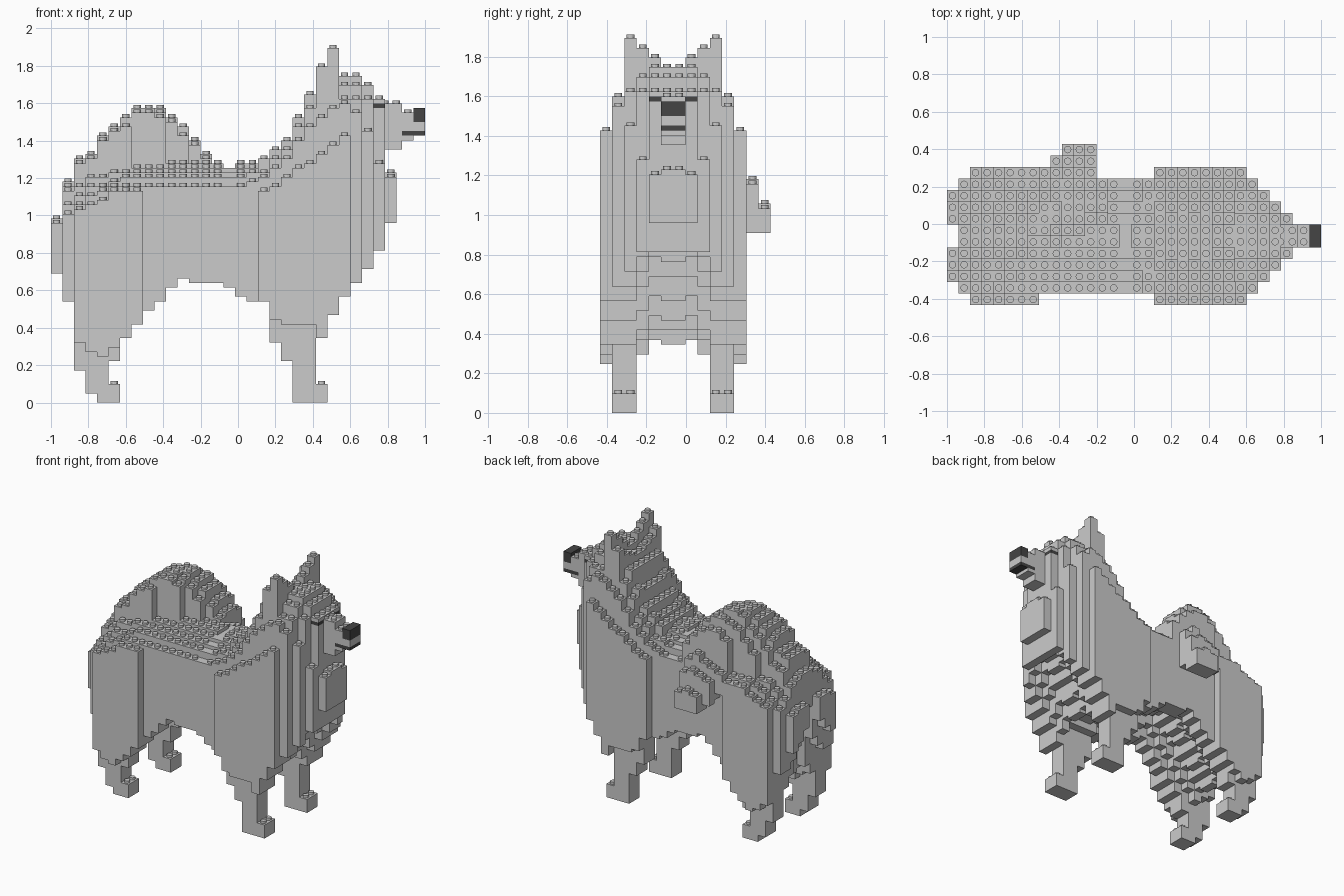
import bpy, bmesh, math

if "Cube" in bpy.data.objects:
    bpy.data.objects.remove(bpy.data.objects["Cube"])

P, H = 0.0616, 0.0246          # brick pitch and plate height
STUD_R, STUD_H = 0.0195, 0.017
X0, Y0 = -1.001, -7.05 * P
cells = {}                     # (i, j, k) -> part name


def lerp(keys, i):
    """Height at column i from a short list of (column, height) points."""
    if i <= keys[0][0]:
        return keys[0][1]
    for (a, za), (b, zb) in zip(keys, keys[1:]):
        if i <= b:
            return za + (zb - za) * (i - a) / (b - a)
    return keys[-1][1]


def column(store, part, i, j, z0, z1):
    for k in range(round(z0 / H), round(z1 / H)):
        store.setdefault((i, j, k), part)


def pair(part, i, d, z0, z1):
    """Mirrored columns, d rows in from either flank."""
    for j in (d, 11 - d):
        column(cells, part, i, j, z0, z1)


# Underside height along the body, and top outline for each row from flank to spine
belly = [.69, .54, .31, .28, .24, .30, .35, .42, .50, .55, .62, .67, .65, .65, .65,
         .61, .57, .54, .54, .44, .42, .42, .42, .35, .46, .57, .65, .72, .80, .95]
lift = [0, 0, 0, .06, .13, .11]
tops = [
    [(2, 1.03), (5, 1.12), (8, 1.12), (18, 1.12), (21, 1.25), (23, 1.33), (25, 1.42)],
    [(1, 1.0), (3, 1.10), (5, 1.16), (16, 1.16), (18, 1.21), (20, 1.31), (22, 1.47),
     (24, 1.58), (25, 1.6), (26, 1.54)],
    [(0, .96), (1, 1.07), (3, 1.15), (6, 1.2), (16, 1.2), (18, 1.24), (20, 1.36), (22, 1.58),
     (23, 1.65), (26, 1.62), (27, 1.45)],
    [(0, .98), (1, 1.12), (3, 1.2), (6, 1.24), (17, 1.24), (20, 1.4), (22, 1.64),
     (23, 1.7), (26, 1.70), (27, 1.62), (28, 1.28)],
    [(0, .98), (1, 1.16), (2, 1.26), (17, 1.26), (19, 1.33), (21, 1.49), (22, 1.66),
     (24, 1.72), (26, 1.75), (27, 1.7), (28, 1.62), (29, 1.2)],
    [(1, 1.17), (2, 1.29), (13, 1.29), (15, 1.26), (17, 1.28), (19, 1.33), (21, 1.49),
     (22, 1.66), (24, 1.74), (26, 1.75), (27, 1.7), (28, 1.63), (29, 1.22)],
]
first = [2, 1, 0, 0, 0, 1]
last = [25, 26, 27, 28, 29, 29]

# Legs and feet
for d in (1, 2):
    for i, z0, z1 in ((2, .17, .4), (3, .05, .4), (4, 0, .4), (5, 0, .09), (5, .22, .4)):
        pair("rear_legs", i, d, z0, z1)
    for i, z0, z1 in ((19, .31, .5), (20, .23, .5), (21, 0, .5), (22, 0, .5), (23, 0, .09)):
        pair("front_legs", i, d, z0, z1)

# Ears
for d, front, back in ((2, 1.895, 1.8), (3, 1.845, 1.75), (4, 1.79, 1.72)):
    pair("ears", 24, d, 1.6, front)
    pair("ears", 23, d, 1.6, back)

# Eyes, one plate high under the brow
for j in (4, 7):
    column(cells, "eyes", 28, j, 1.575, 1.6)

# Body, haunches, mane and head
for d in range(6):
    for i in range(first[d], last[d] + 1):
        if d == 0 and 8 <= i < 18:
            continue
        low = belly[i] + (lift[d] if i < 28 else 0)
        if d == 5 and i < 3:
            low = .92
        top = lerp(tops[d], i)
        if i < 8:
            pair("haunches", i, d, low, top)
        elif i < 18:
            pair("body", i, d, low, top)
        else:
            pair("mane", i, d, low, min(top, 1.4))
            pair("head", i, d, 1.4, top)

# Tail: steep on the near side, stepping down to hang on the far flank
arch = [(2, 1.31), (3, 1.33), (4, 1.42), (5, 1.48), (6, 1.52), (7, 1.57), (9, 1.57),
        (10, 1.53), (11, 1.47), (12, 1.40), (13, 1.32)]
for i in range(2, 14):
    mid = lerp([(4, 5.5), (7, 6.2), (12, 8.3)], i)
    for j in range(3, 11):
        near, far = max(0, mid - j - .8), max(0, j - mid - 1.2)
        if near < 1.3 and far < 2.2:
            column(cells, "tail", i, j, 1.1, lerp(arch, i) - .035 * near - .05 * far ** 1.5)
for j, i0, z0, z1 in ((10, 8, 1.05, 1.33), (11, 8, .95, 1.27), (12, 9, .91, 1.18), (13, 10, .91, 1.07)):
    for i in range(i0, 13):
        column(cells, "tail", i, j, z0 + .04 * max(0, 10 - i), z1 - .03 * abs(i - 11))

# Muzzle, nose and mouth sit about half a brick forward of the main grid
muzzle = {}
for j in (5, 6):
    for part, i, z0, z1 in (("mouth", 30, 1.42, 1.45), ("mouth", 31, 1.425, 1.45),
                            ("muzzle", 28, 1.35, 1.6), ("muzzle", 29, 1.35, 1.6),
                            ("muzzle", 30, 1.39, 1.56), ("nose", 31, 1.5, 1.575),
                            ("muzzle", 31, 1.45, 1.5)):
        column(muzzle, part, i, j, z0, z1)

# Outward faces of a cell: neighbour direction and its four corners
SIDES = {
    (1, 0, 0): ((1, 0, 0), (1, 1, 0), (1, 1, 1), (1, 0, 1)),
    (-1, 0, 0): ((0, 0, 0), (0, 0, 1), (0, 1, 1), (0, 1, 0)),
    (0, 1, 0): ((0, 1, 0), (0, 1, 1), (1, 1, 1), (1, 1, 0)),
    (0, -1, 0): ((0, 0, 0), (1, 0, 0), (1, 0, 1), (0, 0, 1)),
    (0, 0, 1): ((0, 0, 1), (1, 0, 1), (1, 1, 1), (0, 1, 1)),
    (0, 0, -1): ((0, 0, 0), (0, 1, 0), (1, 1, 0), (1, 0, 0)),
}

dark = bpy.data.materials.new("dark")
dark.diffuse_color = (0.06, 0.06, 0.06, 1)
dark.use_nodes = True
dark.node_tree.nodes["Principled BSDF"].inputs["Base Color"].default_value = dark.diffuse_color
DARK_PARTS = ("nose", "mouth", "eyes")


def add_stud(bm, x, y, z, n=12):
    ring = [(x + STUD_R * math.cos(2 * math.pi * a / n), y + STUD_R * math.sin(2 * math.pi * a / n))
            for a in range(n)]
    lo = [bm.verts.new((u, v, z)) for u, v in ring]
    hi = [bm.verts.new((u, v, z + STUD_H)) for u, v in ring]
    bm.faces.new(hi)
    for a in range(n):
        b = (a + 1) % n
        bm.faces.new((lo[a], lo[b], hi[b], hi[a]))


def build(store, shift=0.0):
    """One object per part: exposed cell faces merged flat, studs on open tops."""
    for part in sorted(set(store.values())):
        bm, corners, studs = bmesh.new(), {}, []
        for (i, j, k), name in store.items():
            if name != part:
                continue
            for (a, b, c), quad in SIDES.items():
                if (i + a, j + b, k + c) in store:
                    continue
                vs = []
                for u, v, w in quad:
                    key = (i + u, j + v, k + w)
                    if key not in corners:
                        corners[key] = bm.verts.new((X0 + (key[0] + shift) * P,
                                                     Y0 + key[1] * P, key[2] * H))
                    vs.append(corners[key])
                bm.faces.new(vs)
                if c == 1 and i != 15:
                    studs.append((X0 + (i + .5 + shift) * P, Y0 + (j + .5) * P, (k + 1) * H))
        bmesh.ops.dissolve_limit(bm, angle_limit=0.01, verts=bm.verts[:], edges=bm.edges[:])
        if part not in DARK_PARTS:
            for s in studs:
                add_stud(bm, *s)
        mesh = bpy.data.meshes.new(part)
        bm.to_mesh(mesh)
        bm.free()
        obj = bpy.data.objects.new(part, mesh)
        bpy.context.collection.objects.link(obj)
        if part in DARK_PARTS:
            mesh.materials.append(dark)


build(cells)
build(muzzle, 0.48)
